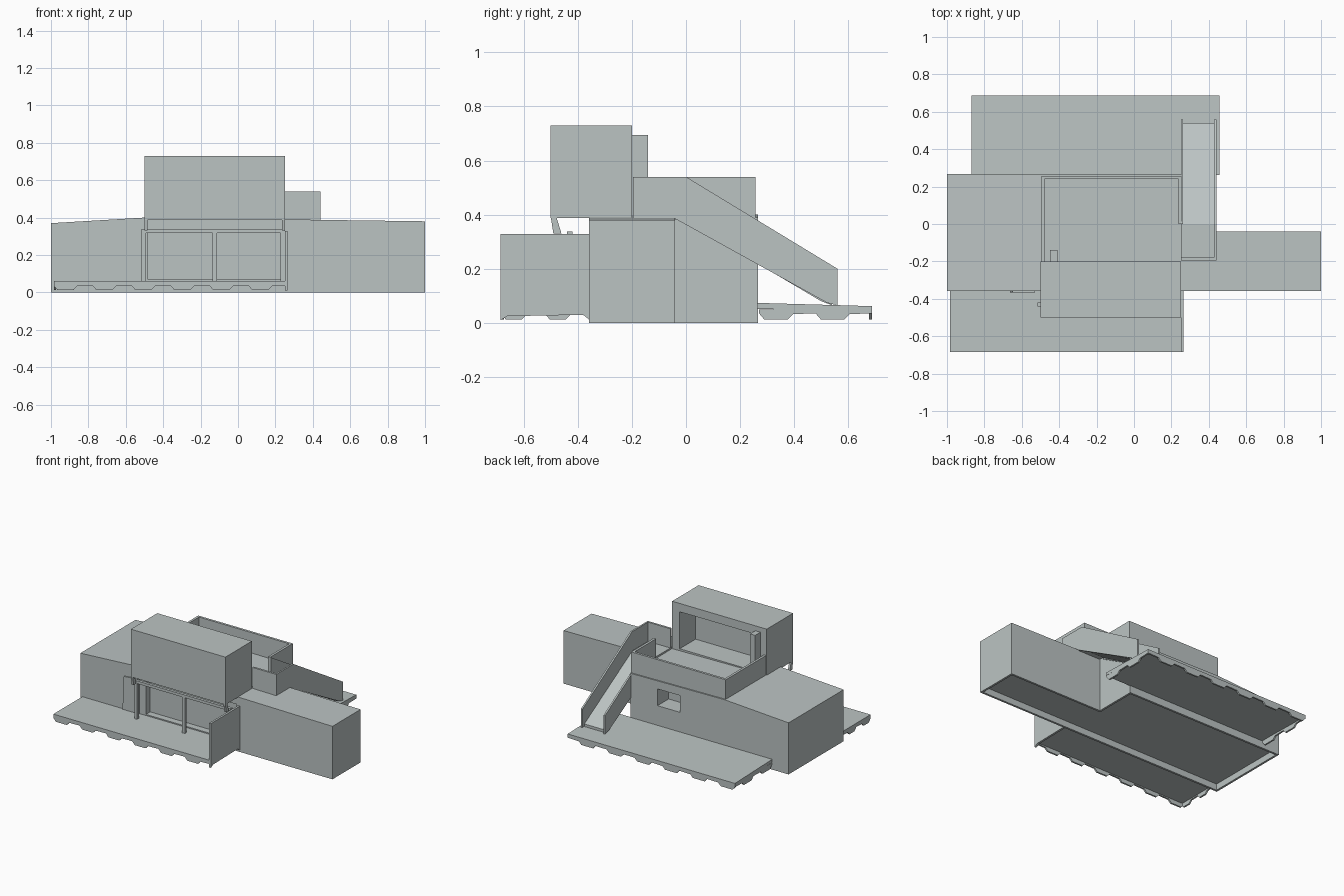
import bpy, bmesh

if "Cube" in bpy.data.objects:
    bpy.data.objects.remove(bpy.data.objects["Cube"])

mat = bpy.data.materials.new("pale_grey")
mat.diffuse_color = (0.50, 0.55, 0.545, 1)
mat.use_nodes = True
mat.node_tree.nodes["Principled BSDF"].inputs["Base Color"].default_value = mat.diffuse_color


def finish(name, bm):
    bmesh.ops.recalc_face_normals(bm, faces=bm.faces)
    me = bpy.data.meshes.new(name)
    bm.to_mesh(me)
    bm.free()
    me.materials.append(mat)
    ob = bpy.data.objects.new(name, me)
    bpy.context.collection.objects.link(ob)
    return ob


def box(name, x, y, z):
    """Box given as (min, max) on each axis."""
    bm = bmesh.new()
    bmesh.ops.create_cube(bm, size=1)
    for v in bm.verts:
        v.co = [r[0] if c < 0 else r[1] for c, r in zip(v.co, (x, y, z))]
    return finish(name, bm)


def prism(name, pts, lo, hi, axis):
    """Extrude a profile along x (points are y, z) or along y (points are x, z)."""
    bm = bmesh.new()
    put = (lambda p, d: (d, p[0], p[1])) if axis == "x" else (lambda p, d: (p[0], d, p[1]))
    a = [bm.verts.new(put(p, lo)) for p in pts]
    b = [bm.verts.new(put(p, hi)) for p in pts]
    bm.faces.new(a)
    bm.faces.new(b)
    for i in range(len(pts)):
        j = (i + 1) % len(pts)
        bm.faces.new((a[i], a[j], b[j], b[i]))
    return finish(name, bm)


def cut(ob, x, y, z):
    c = box("cutter_" + ob.name, x, y, z)
    c.hide_render = True
    c.hide_viewport = True
    m = ob.modifiers.new("opening", "BOOLEAN")
    m.operation = "DIFFERENCE"
    m.solver = "EXACT"
    m.object = c


# Ground floor: one shell over left wing, centre and right wing
roof = {-1: 0.37, -0.495: 0.40, 0.255: 0.39, 1: 0.38}
xs, ys = list(roof), (-0.358, -0.04, 0.266)
bm = bmesh.new()
grid = {(i, j, k): bm.verts.new((x, y, roof[x] * k))
        for i, x in enumerate(xs) for j, y in enumerate(ys) for k in (0, 1)
        if (i, j) != (3, 2)}
cells = [(0, 0), (1, 0), (2, 0), (0, 1), (1, 1)]
for i, j in cells:
    ring = [(i, j), (i + 1, j), (i + 1, j + 1), (i, j + 1)]
    for k in (0, 1):
        bm.faces.new([grid[a, b, k] for a, b in ring])
    # outer walls only
    for s, (di, dj) in enumerate(((0, -1), (1, 0), (0, 1), (-1, 0))):
        if (i + di, j + dj) not in cells:
            p, q = ring[s], ring[(s + 1) % 4]
            bm.faces.new([grid[(*p, 0)], grid[(*q, 0)], grid[(*q, 1)], grid[(*p, 1)]])
body = finish("ground_floor", bm)
cut(body, (-0.985, 0.985), (-0.343, -0.055), (-0.1, 0.045))
cut(body, (-0.985, 0.24), (-0.2, 0.251), (-0.1, 0.045))
cut(body, (-0.14, 0.04), (0.14, 0.4), (0.215, 0.335))
cut(body, (-0.48, 0.24), (-0.5, -0.31), (0.07, 0.335))

# Upper room, open towards the terrace
room = box("upper_room", (-0.5, 0.25), (-0.5, -0.2), (0.388, 0.73))
cut(room, (-0.44, 0.19), (-0.38, 0.0), (0.405, 0.67))
box("window_fin", (-0.45, -0.41), (-0.2, -0.14), (0.388, 0.695))

# Terrace parapets
box("parapet_back", (-0.495, 0.255), (0.24, 0.257), (0.385, 0.54))
box("parapet_left", (-0.495, -0.478), (-0.2, 0.24), (0.385, 0.54))
box("parapet_right", (0.238, 0.255), (0.0, 0.24), (0.385, 0.54))

# Stair landing, side panels and ramped flight
box("landing_floor", (0.25, 0.43), (-0.19, 0.0), (0.382, 0.402))
box("landing_front", (0.25, 0.44), (-0.195, -0.18), (0.38, 0.54))
slope = [(0.0, 0.54), (0.56, 0.2), (0.56, 0.065), (0.52, 0.075)]
prism("stair_panel_outer", slope + [(-0.04, 0.385), (-0.195, 0.38), (-0.195, 0.54)],
      0.428, 0.44, "x")
prism("stair_panel_inner", slope + [(0.0, 0.365)], 0.25, 0.262, "x")
prism("stair_flight", [(0.0, 0.40), (0.54, 0.085), (0.54, 0.065), (0.5, 0.08), (0.0, 0.375)],
      0.26, 0.43, "x")

# Porch and patio slabs with uneven skirts
box("front_slab", (-0.985, 0.265), (-0.685, -0.355), (0.042, 0.062))
prism("back_slab", [(0.262, 0.052), (0.688, 0.042), (0.688, 0.062), (0.262, 0.074)],
      -0.87, 0.457, "x")


def skirt(name, a0, a1, d, top, count, axis):
    """Row of ragged teeth under a slab edge, running along the other axis."""
    pitch = (a1 - a0) / count
    for i in range(count):
        a, w = a0 + i * pitch, pitch * 0.6
        prism(f"{name}_{i}",
              [(a, top), (a, 0.035), (a + 0.02, 0.012), (a + w - 0.02, 0.012),
               (a + w, 0.033), (a + pitch, 0.035), (a + pitch, top)],
              d, d + 0.012, axis)


skirt("front_skirt", -0.985, 0.265, -0.685, 0.05, 6, "y")
skirt("front_skirt_left", -0.685, -0.36, -0.985, 0.05, 2, "x")
skirt("back_skirt", -0.87, 0.457, 0.676, 0.05, 6, "y")
skirt("back_skirt_left", 0.27, 0.688, -0.87, 0.05, 2, "x")
skirt("back_skirt_right", 0.27, 0.688, 0.445, 0.05, 2, "x")

# Porch side wall, door plate and post frame
prism("porch_wall", [(-0.685, 0.01), (-0.66, 0.025), (-0.38, 0.03), (-0.355, 0.01),
                     (-0.355, 0.328), (-0.685, 0.328)], 0.25, 0.265, "x")
prism("door_plate", [(-0.66, 0.06), (-0.53, 0.06), (-0.53, 0.31), (-0.65, 0.30)],
      -0.366, -0.357, "y")
for i, x in enumerate((-0.515, -0.135, 0.228)):
    box(f"porch_post_{i}", (x, x + 0.022), (-0.44, -0.42), (0.06, 0.335))
box("porch_beam", (-0.515, 0.25), (-0.44, -0.42), (0.318, 0.338))
for i, x in enumerate((-0.5, 0.235)):
    prism(f"overhang_bracket_{i}", [(-0.5, 0.395), (-0.48, 0.395), (-0.46, 0.33), (-0.49, 0.33)],
          x, x + 0.015, "x")
